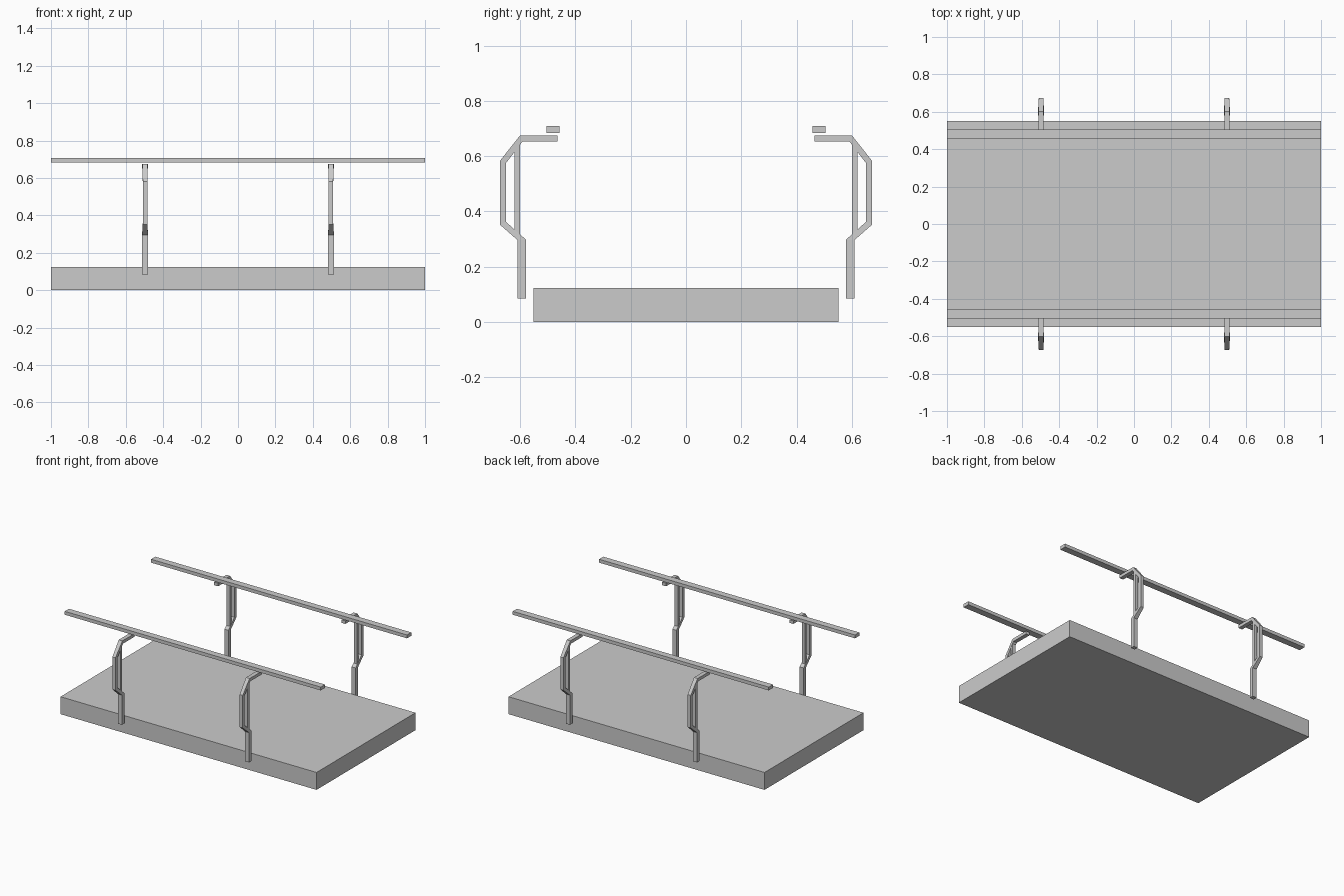
import bpy, bmesh

if "Cube" in bpy.data.objects:
    bpy.data.objects.remove(bpy.data.objects["Cube"])


def make_object(name, bm):
    bmesh.ops.recalc_face_normals(bm, faces=bm.faces)
    mesh = bpy.data.meshes.new(name)
    bm.to_mesh(mesh)
    bm.free()
    obj = bpy.data.objects.new(name, mesh)
    bpy.context.collection.objects.link(obj)
    return obj


def box(name, lo, hi):
    bm = bmesh.new()
    bmesh.ops.create_cube(bm, size=1)
    for v in bm.verts:
        v.co = [(a + b) / 2 + c * (b - a) for a, b, c in zip(lo, hi, v.co)]
    return make_object(name, bm)


def bar(name, x, side, stations):
    """Four-sided bar; each station is (outer y, z, inner y, z, half width)."""
    bm = bmesh.new()
    rings = []
    for yo, zo, yi, zi, w in stations:
        corners = ((x - w, yo, zo), (x + w, yo, zo), (x + w, yi, zi), (x - w, yi, zi))
        rings.append([bm.verts.new((cx, side * cy, cz)) for cx, cy, cz in corners])
    for a, b in zip(rings, rings[1:]):
        for i in range(4):
            j = (i + 1) % 4
            bm.faces.new((a[i], a[j], b[j], b[i]))
    bm.faces.new(rings[0])
    bm.faces.new(rings[-1])
    return make_object(name, bm)


# Bent bracket: top arm, outer bow, lower post
BRACKET = [
    (0.466, 0.674, 0.466, 0.652, 0.015),
    (0.601, 0.674, 0.592, 0.652, 0.014),
    (0.674, 0.582, 0.652, 0.574, 0.012),
    (0.674, 0.352, 0.652, 0.362, 0.012),
    (0.609, 0.295, 0.580, 0.298, 0.016),
    (0.609, 0.085, 0.580, 0.085, 0.016),
]
# Straight strut closing the inside of the bow
STRUT = [
    (0.620, 0.635, 0.601, 0.655, 0.012),
    (0.620, 0.315, 0.601, 0.300, 0.012),
]

# Base slab
box("base_slab", (-1, -0.552, 0), (1, 0.552, 0.123))

for side, label in ((-1, "front"), (1, "back")):
    # Long rail
    y0, y1 = sorted((side * 0.458, side * 0.505))
    box(f"{label}_rail", (-1, y0, 0.684), (1, y1, 0.708))
    # Supports
    for x, end in ((-0.497, "left"), (0.497, "right")):
        bar(f"{label}_{end}_bracket", x, side, BRACKET)
        bar(f"{label}_{end}_strut", x, side, STRUT)
